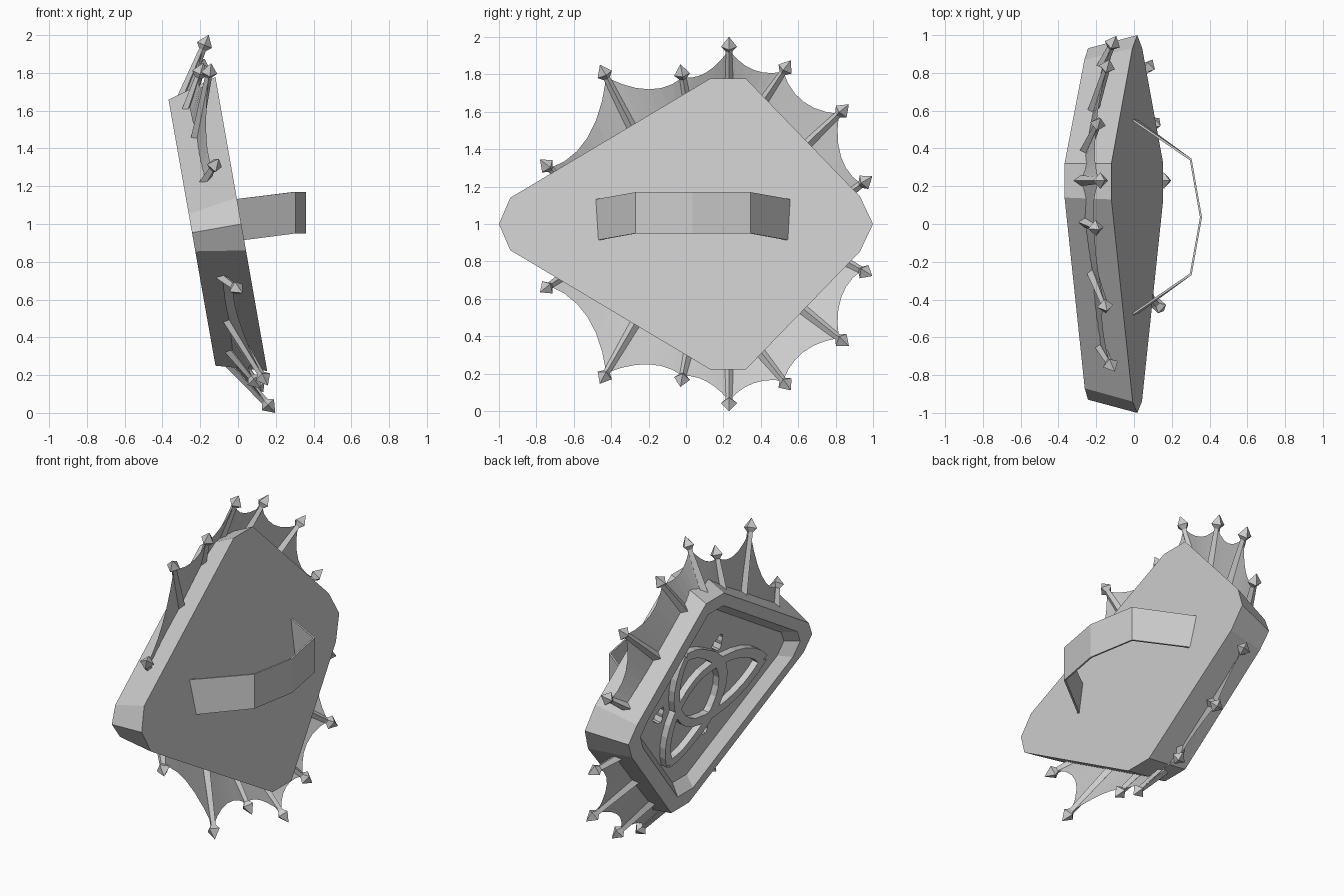
import bpy, bmesh, math
from mathutils import Vector

if "Cube" in bpy.data.objects:
    bpy.data.objects.remove(bpy.data.objects["Cube"], do_unlink=True)

mat = bpy.data.materials.new("plain grey")
mat.use_nodes = True
GREY = (0.6, 0.6, 0.6, 1)
mat.diffuse_color = GREY
mat.node_tree.nodes["Principled BSDF"].inputs["Base Color"].default_value = GREY

TILT = math.radians(10)
C, S = math.cos(TILT), math.sin(TILT)


def place(y, w, n):
    """Shield space (sideways, up the face, out of the face) to world."""
    return Vector((0.0175 - C * n - S * w, y, 1 - S * n + C * w))


def finish(bm, name):
    bmesh.ops.recalc_face_normals(bm, faces=bm.faces)
    me = bpy.data.meshes.new(name)
    bm.to_mesh(me)
    bm.free()
    me.materials.append(mat)
    ob = bpy.data.objects.new(name, me)
    bpy.context.collection.objects.link(ob)
    return ob


def loft(bm, rings, closed=True, caps=True):
    """Skin a list of point rings with quads."""
    rows = [[bm.verts.new(p) for p in r] for r in rings]
    count = len(rows[0])
    for a, b in zip(rows, rows[1:]):
        for i in range(count if closed else count - 1):
            j = (i + 1) % count
            bm.faces.new((a[i], a[j], b[j], b[i]))
    if caps:
        bm.faces.new(rows[0])
        bm.faces.new(rows[-1])


def mirrored(half):
    """Complete an outline running tip to tip over the upper half."""
    return half + [(y, -w) for y, w in half[-2:0:-1]]


# Shield body: tapered slab, flat rim, sloped border and sunken panel
back = mirrored([(-1, 0), (-.94, .142), (.13, .79), (.32, .79), (.93, .15), (1, 0)])
front = mirrored([(-.93, 0), (-.87, .1), (.14, .715), (.32, .715), (.87, .11), (.93, 0)])
RIM, FLOOR = 0.265, 0.2
bm = bmesh.new()
loft(bm, [[place(y * k, w * k, n) for y, w in outline] for outline, k, n in
          ((back, 1, 0), (front, 1, RIM), (front, .87, RIM), (front, .79, FLOOR))])
body = finish(bm, "shield_body")

# Three small rounded-triangle pockets sunk in the panel
KNOT_Y = 0.18
bm = bmesh.new()
for k in range(3):
    a = k * math.tau / 3
    cy, cw = KNOT_Y + .35 * math.cos(a), .33 * math.sin(a)
    ring = []
    for i in range(12):
        t = i * math.tau / 12
        r = .05 + .012 * math.cos(3 * t)
        ring.append((cy + r * math.cos(t + a), cw + r * math.sin(t + a)))
    loft(bm, [[place(y, w, n) for y, w in ring] for n in (FLOOR - .05, FLOOR + .03)])
cutter = finish(bm, "pocket_cutter")
cutter.hide_render = True
cutter.hide_set(True)
cut = body.modifiers.new("pockets", "BOOLEAN")
cut.operation = "DIFFERENCE"
cut.solver = "EXACT"
cut.object = cutter

# Raised three-lobed knot: three interlaced half-circle bands
D = 0.21
R = D * math.sqrt(3)
bm = bmesh.new()
for k in range(3):
    a = k * math.tau / 3
    rings = []
    for i in range(17):
        t = a + math.pi / 2 + math.pi * i / 16
        section = []
        for r, n in ((R - .028, FLOOR - .01), (R + .028, FLOOR - .01),
                     (R + .028, FLOOR + .04), (R - .028, FLOOR + .04)):
            y = D * math.cos(a) + r * math.cos(t)
            w = D * math.sin(a) + r * math.sin(t)
            section.append(place(KNOT_Y + y * (1.55 if y < 0 else 1), w, n))
        rings.append(section)
    loft(bm, rings)
finish(bm, "knot_relief")

# Spikes: (base y, base w, tip y, tip w, tip n) for the upper half
spikes = [(-.67, .27, -.78, .36, .058), (-.28, .53, -.46, .865, .01),
          (0, .71, -.03, .875, .05), (.23, .79, .23, 1.015, -.003),
          (.42, .70, .56, .895, .04), (.65, .46, .87, .655, .034),
          (.87, .19, .995, .27, .066)]
HEAD = 0.085


def spike_ends(spec, side):
    by, bw, ty, tw, tn = spec
    base, tip = place(by, bw * side, .14), place(ty, tw * side, tn)
    axis = (tip - base).normalized()
    return base - axis * .1, tip, axis


def turned(bm, start, axis, profile):
    """Four-sided turned shape; profile holds (distance, radius)."""
    u = Vector((C, 0, S))
    u = (u - axis * u.dot(axis)).normalized()
    v = axis.cross(u)
    corners = ((u, 1), (v, 1), (u, -1), (v, -1))
    loft(bm, [[start + axis * d + c * s * r for c, s in corners] for d, r in profile])


for side, label in ((1, "upper"), (-1, "lower")):
    rods, heads = bmesh.new(), bmesh.new()
    for spec in spikes:
        base, tip, axis = spike_ends(spec, side)
        length = (tip - base).length
        turned(rods, base, axis, [(0, .03), (length - .06, .018)])
        turned(heads, tip - axis * HEAD, axis,
               [(0, .017), (.028, .043), (HEAD, .001)])
    finish(rods, label + "_spike_rods")
    finish(heads, label + "_spike_heads")

    # Webbing: thin sheets sagging between neighbouring spikes
    web = bmesh.new()
    for one, two in zip(spikes, spikes[1:]):
        (b0, t0, a0), (b1, t1, a1) = spike_ends(one, side), spike_ends(two, side)
        o0, o1 = t0 - a0 * .075, t1 - a1 * .075
        inward = ((b0 + b1) - (o0 + o1)).normalized()
        sag = .17 * (o1 - o0).length
        inner, outer = [], []
        for i in range(7):
            t = i / 6
            inner.append(b0.lerp(b1, t))
            outer.append(o0.lerp(o1, t) + inward * sag * 4 * t * (1 - t))
        loft(web, [inner, outer], closed=False, caps=False)
    bmesh.ops.remove_doubles(web, verts=web.verts, dist=.0005)
    finish(web, label + "_webbing")

# Arm strap: thin bent band on the rear
path = [(0, .56, 1.022), (.305, .345, 1.06), (.36, .035, 1.06),
        (.305, -.27, 1.06), (0, -.485, 1.022)]
bm = bmesh.new()
rings = []
for x, y, z in path:
    inside = Vector((x * .97, .035 + (y - .035) * .975, z))
    outside = Vector((x, y, z))
    lean = Vector((-.01 if x == 0 else 0, 0, .11))
    rings.append([outside - lean, outside + lean, inside + lean, inside - lean])
loft(bm, rings)
finish(bm, "arm_strap")
